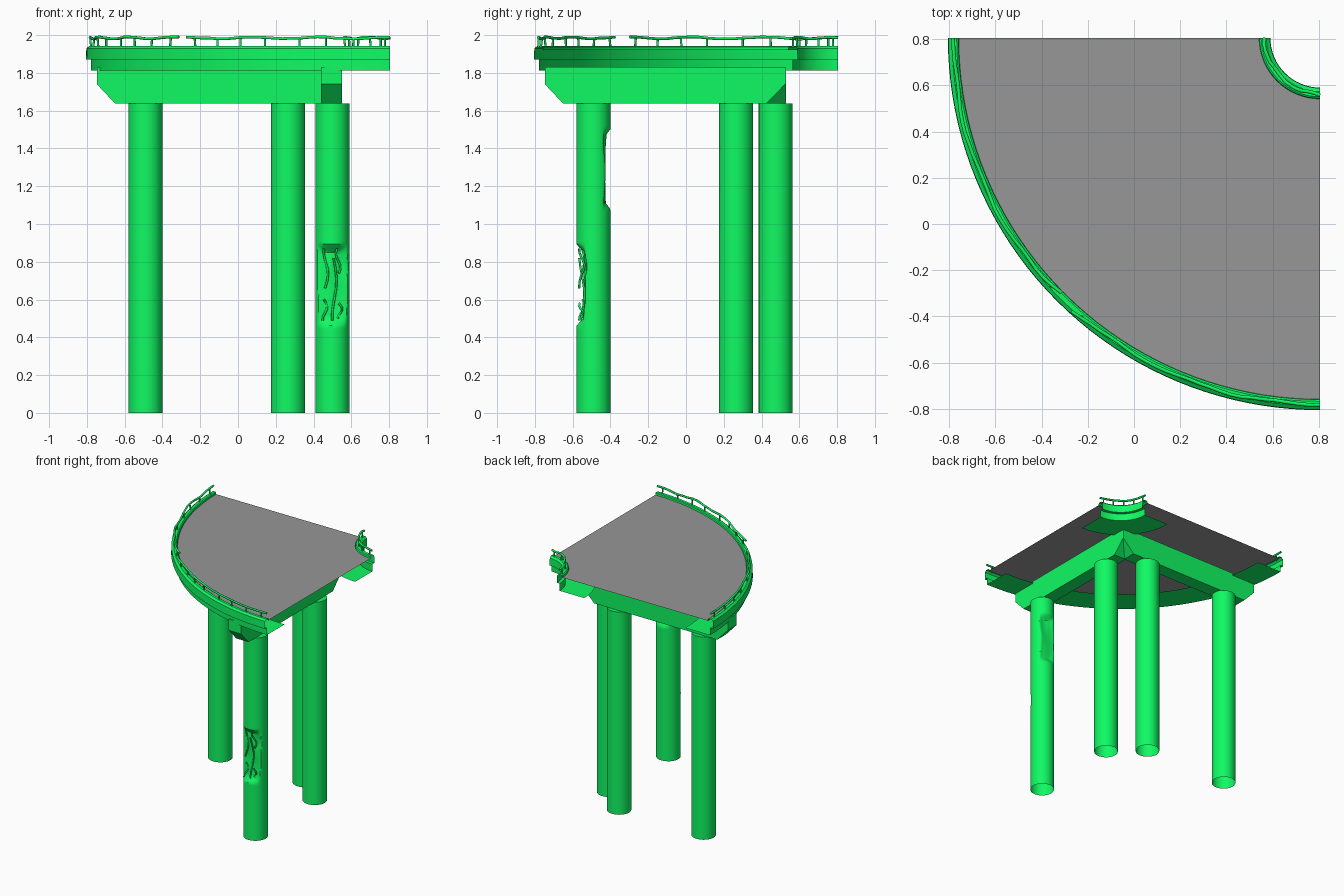
import bpy, bmesh, math, random
from mathutils import Vector, noise

if "Cube" in bpy.data.objects:
    bpy.data.objects.remove(bpy.data.objects["Cube"])

random.seed(4)
C = 0.805                      # centre of the road bend (x and y)


def material(name, color):
    m = bpy.data.materials.new(name)
    m.diffuse_color = color
    m.use_nodes = True
    m.node_tree.nodes["Principled BSDF"].inputs["Base Color"].default_value = m.diffuse_color
    return m


green = material("green_concrete", (0.005, 0.95, 0.125, 1))
asphalt = material("dark_grey_asphalt", (0.31, 0.31, 0.31, 1))


def make(name, bm, mat=green, smooth=True):
    me = bpy.data.meshes.new(name)
    bm.to_mesh(me)
    bm.free()
    ob = bpy.data.objects.new(name, me)
    bpy.context.collection.objects.link(ob)
    me.materials.append(mat)
    if smooth:
        bpy.ops.object.select_all(action='DESELECT')
        ob.select_set(True)
        bpy.context.view_layer.objects.active = ob
        bpy.ops.object.shade_smooth_by_angle(angle=math.radians(35))
    return ob


def polar(r, t, z):
    # t = 0..1 sweeps the quarter bend
    a = math.pi * (1 + t / 2)
    return Vector((C + r * math.cos(a), C + r * math.sin(a), z))


def sweep(name, profile, n, flip=False):
    bm = bmesh.new()
    rows = [[bm.verts.new(polar(r, i / n, z)) for r, z in profile] for i in range(n + 1)]
    for a, b in zip(rows, rows[1:]):
        for j in range(len(profile) - 1):
            q = (a[j], a[j + 1], b[j + 1], b[j])
            bm.faces.new(q[::-1] if flip else q)
    return make(name, bm)


# road surface: square sheet with a curved outer and inner edge
bm = bmesh.new()
edge = [bm.verts.new(polar(1.565, i / 40, 1.925)) for i in range(41)]
edge += [bm.verts.new(polar(0.26, 1 - i / 16, 1.925)) for i in range(17)]
f = bm.faces.new(edge)
bmesh.ops.triangulate(bm, faces=[f])
make("road_surface", bm, asphalt, False)

# edge girders with stepped parapets
sweep("outer_parapet", [(1.562, 1.92), (1.565, 1.938), (1.572, 1.943), (1.592, 1.943),
      (1.608, 1.93), (1.61, 1.87), (1.583, 1.87), (1.583, 1.812), (1.36, 1.812)], 40)
sweep("inner_parapet", [(0.265, 1.92), (0.262, 1.938), (0.255, 1.943), (0.232, 1.943),
      (0.217, 1.93), (0.215, 1.87), (0.24, 1.87), (0.24, 1.812), (0.46, 1.812)], 16, flip=True)


# cap beams, chamfered at both lower ends
def beam(name, along_x, end, mid):
    prof = [(-0.747, 1.83), (-0.747, 1.74), (-0.65, 1.637),
            (end - 0.1, 1.637), (end, 1.74), (end, 1.83)]
    bm = bmesh.new()
    sides = []
    for o in (mid - 0.055, mid + 0.055):
        sides.append([bm.verts.new((p, o, z) if along_x else (o, p, z)) for p, z in prof])
    bm.faces.new(sides[0])
    bm.faces.new(sides[1][::-1])
    for i in range(6):
        k = (i + 1) % 6
        bm.faces.new((sides[0][i], sides[1][i], sides[1][k], sides[0][k]))
    bmesh.ops.recalc_face_normals(bm, faces=bm.faces)
    make(name, bm, smooth=False)


beam("rear_cap_beam", True, 0.55, 0.475)
beam("right_cap_beam", False, 0.525, 0.495)


# columns: open at the foot; dents are (angle, half angle, z low, z high, depth)
def column(name, x, y, dents=()):
    R, H, n = 0.09, 1.637, 64 if dents else 32
    m = 110 if dents else 1
    bm = bmesh.new()
    rows = []
    for j in range(m + 1):
        z = H * j / m
        row = []
        for i in range(n):
            a = 2 * math.pi * i / n
            r = R
            for da, half, lo, hi, depth in dents:
                d = abs((a - da + math.pi) % (2 * math.pi) - math.pi)
                w = noise.noise(Vector((a * 0.7, z * 7, da)))
                u = (z - lo) / (hi - lo)
                h = half * (1 - 0.4 * max(0, u - 0.5) + 0.25 * w)   # narrower towards the top
                if d < h and 0 < u < 1:
                    fade = min(1, (h - d) * 3 + 0.1, (z - lo) * 25, (hi - z) * 25)
                    # cut roughly along a flat plane inside the round shaft
                    cut = (R - depth * (1 + 0.35 * w)) / max(0.3, math.cos(d))
                    r = R + (min(R, cut) - R) * fade
            row.append(bm.verts.new((x + r * math.cos(a), y + r * math.sin(a), z)))
        rows.append(row)
    for a, b in zip(rows, rows[1:]):
        for i in range(n):
            k = (i + 1) % n
            bm.faces.new((a[i], a[k], b[k], b[i]))
    bm.faces.new(rows[-1])
    make(name, bm)


column("left_column", -0.49, 0.475)
column("rear_inner_column", 0.265, 0.475)
column("right_inner_column", 0.5, 0.265)
column("damaged_column", 0.495 + 0.005, -0.49,
       [(math.radians(270), 1.3, 0.46, 0.89, 0.042), (math.radians(84), 1.0, 1.08, 1.5, 0.032)])


def tube(name, lines, radius):
    cu = bpy.data.curves.new(name, 'CURVE')
    cu.dimensions = '3D'
    cu.bevel_depth = radius
    cu.bevel_resolution = 1
    cu.use_fill_caps = True
    for pts in lines:
        s = cu.splines.new('POLY')
        s.points.add(len(pts) - 1)
        for p, q in zip(s.points, pts):
            p.co = (*q, 1)
    cu.materials.append(green)
    bpy.context.collection.objects.link(bpy.data.objects.new(name, cu))


# bare bent reinforcing bars in the front break
bars = []
for x, lo, hi in ((0.46, 0.49, 0.60), (0.465, 0.66, 0.87), (0.51, 0.49, 0.82),
                  (0.54, 0.5, 0.58), (0.53, 0.74, 0.87)):
    bars.append([(x + 0.012 * math.sin(9 * lo + i * 0.9), -0.552 - 0.014 * math.sin(i * 0.8 + x * 30),
                  lo + (hi - lo) * i / 6) for i in range(7)])
tube("exposed_reinforcing_bars", bars, 0.006)


# battered handrails on short posts
def railing(name, r, t0, t1, n, posts, bend):
    pts = []
    for i in range(n + 1):
        u = i / n
        wob = 0.004 * math.sin(i * 0.8 + r) + random.uniform(-0.002, 0.002)
        pts.append(polar(r + wob + bend * max(0, u - 0.9), t0 + (t1 - t0) * u, 1.985 + wob))
    tube(name + "_rail", [pts], 0.008)
    legs = []
    for i in range(posts):
        k = min(n, max(0, round((i + 0.25) / (posts - 0.5) * n)))
        t = t0 + (t1 - t0) * k / n
        legs.append([polar(r, t, 1.935), pts[k]])
    tube(name + "_posts", legs, 0.006)


railing("outer_left", 1.585, 0.0, 0.495, 24, 8, -0.2)
railing("outer_front", 1.585, 1.0, 0.53, 24, 8, 0.1)
railing("inner", 0.24, 0.0, 1.0, 14, 5, 0.1)
